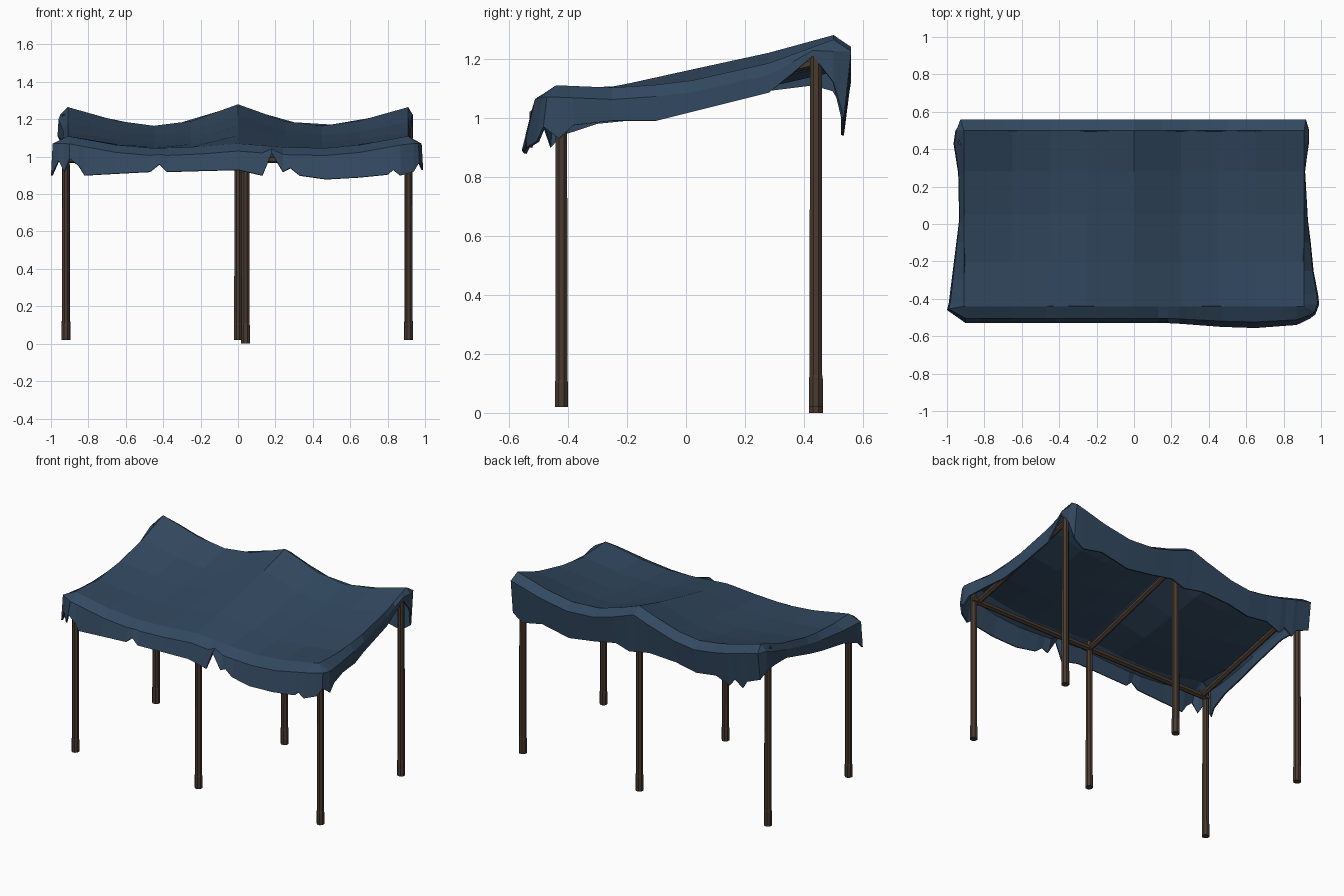
import bpy, bmesh, math
from mathutils import Vector

if "Cube" in bpy.data.objects:
    bpy.data.objects.remove(bpy.data.objects["Cube"])


def material(name, rgb):
    m = bpy.data.materials.new(name)
    m.diffuse_color = (*rgb, 1)
    m.use_nodes = True
    m.node_tree.nodes["Principled BSDF"].inputs["Base Color"].default_value = m.diffuse_color
    return m


CLOTH = material("navy_cloth", (0.032, 0.066, 0.117))
WOOD = material("dark_wood", (0.066, 0.043, 0.029))


def finish(bm, name, mat):
    me = bpy.data.meshes.new(name)
    bm.to_mesh(me)
    bm.free()
    ob = bpy.data.objects.new(name, me)
    bpy.context.collection.objects.link(ob)
    me.materials.append(mat)
    return ob


def lerp_table(xs, vs, x):
    x = min(max(x, xs[0]), xs[-1])
    for i in range(len(xs) - 1):
        if x <= xs[i + 1]:
            t = (x - xs[i]) / (xs[i + 1] - xs[i])
            return vs[i] + t * (vs[i + 1] - vs[i])


# sagging canopy height: ridges over the rafters, valleys between them
XE = 0.91
YS = [-0.44, -0.2, 0.05, 0.28, 0.5]
SIDE = [1.11, 1.10, 1.13, 1.185, 1.265]
RIDGE = [1.07, 1.115, 1.17, 1.22, 1.28]
VALLEY = [1.045, 1.055, 1.08, 1.115, 1.165]
COLS = [0, 0.25, 0.45, 0.65, XE]


def height(x, y):
    s, r, v = (lerp_table(YS, t, y) for t in (SIDE, RIDGE, VALLEY))
    return lerp_table(COLS, [r, v + 0.22 * (r - v), v, v + 0.27 * (s - v), s], abs(x))


bm = bmesh.new()

# canopy top
xs = [-c for c in COLS[:0:-1]] + COLS
grid = [[bm.verts.new((x, y, height(x, y))) for x in xs] for y in YS]
for a, b in zip(grid, grid[1:]):
    for i in range(len(xs) - 1):
        bm.faces.new((a[i], a[i + 1], b[i + 1], b[i]))

# torn hem around the canopy
front = [(-1, .90), (-.96, .98), (-.93, .92), (-.9, .99), (-.85, .95), (-.82, .90),
         (-.65, .91), (-.47, .92), (-.42, .96), (-.38, .92), (-.2, .925), (0, .93),
         (.13, .90), (.18, 1.02), (.24, .92), (.28, .94), (.33, .90), (.47, .88),
         (.65, .89), (.8, .905), (.83, .93), (.87, .90), (.94, .92), (.97, .97)]
right = [(.99, -.43, .93), (.985, -.38, .975), (.96, -.25, .99), (.945, -.1, .99),
         (.93, .02, 1.02), (.915, .28, 1.085), (.925, .36, 1.15), (.935, .43, 1.21),
         (.937, .5, 1.12)]
back = [(.92, 1.0), (.85, .95), (.7, .98), (.5, .94), (.3, .97), (.15, 1.0), (.05, .97),
        (0, .98), (-.1, 1.0), (-.3, .99), (-.45, .96), (-.6, .98), (-.7, .94),
        (-.74, .99), (-.8, .95), (-.83, 1.0), (-.93, 1.04)]
left = [(-.955, .5, 1.09), (-.965, .43, 1.11), (-.94, .27, 1.09), (-.935, .02, 1.02),
        (-.95, -.1, 1.0), (-.975, -.3, .98), (-.99, -.42, .94)]


def front_y(x):
    bulge = 0.03 * max(0, 1 - abs(x - 0.6) / 0.4)
    return -0.53 - bulge + max(0, abs(x) - 0.9) * 0.7


hem = [(x, front_y(x), z) for x, z in front] + right
hem += [(x, 0.535, z) for x, z in back] + left
columns = []
for x, y, z in hem:
    ux, uy = max(-XE, min(XE, x)), max(YS[0], min(YS[-1], y))
    uz = height(ux, uy)
    ky = 1.7 if y > 0.5 else 0.72
    mid = (ux + (x - ux) * 0.9, uy + (y - uy) * ky, uz - min(0.04, 0.4 * (uz - z)))
    columns.append([bm.verts.new(p) for p in ((x, y, z), mid, (ux, uy, uz))])
for i, a in enumerate(columns):
    b = columns[(i + 1) % len(columns)]
    for k in (0, 1):
        bm.faces.new((a[k], b[k], b[k + 1], a[k + 1]))
bmesh.ops.remove_doubles(bm, verts=bm.verts[:], dist=0.0005)
canopy = finish(bm, "cloth_canopy", CLOTH)
sol = canopy.modifiers.new("thickness", "SOLIDIFY")
sol.thickness = 0.01
sol.offset = -1


def pole(name, p, q, r, sides=8, flare=1.0):
    """Faceted pole from p to q, with a slightly wider foot at p."""
    p, q = Vector(p), Vector(q)
    d = q - p
    rot = d.to_track_quat('Z', 'Y')
    bm = bmesh.new()
    rings = []
    for t, k in ((0, flare), (0.08, flare), (0.09, 1.0), (1, 0.95)):
        ring = []
        for i in range(sides):
            a = 2 * math.pi * (i + 0.5) / sides
            v = Vector((math.cos(a) * r * k, math.sin(a) * r * k, 0))
            ring.append(bm.verts.new(p + d * t + rot @ v))
        rings.append(ring)
    for a, b in zip(rings, rings[1:]):
        for i in range(sides):
            j = (i + 1) % sides
            bm.faces.new((a[i], a[j], b[j], b[i]))
    bm.faces.new(rings[0][::-1])
    bm.faces.new(rings[-1])
    finish(bm, name, WOOD)


# posts
for side, fx, bx, foot in (("left", -.92, -.92, .02), ("middle", 0, .04, 0), ("right", .912, .912, .02)):
    pole(f"front_post_{side}", (fx, -.422, .02), (fx, -.422, 1.035), .022, flare=1.1)
    pole(f"back_post_{side}", (bx, .44, foot), (bx, .44, 1.225), .023, flare=1.1)

# rafters and front beam
for side, fx, bx in (("left", -.885, -.885), ("middle", 0, .03), ("right", .88, .88)):
    pole(f"rafter_{side}", (fx, -.43, .985), (bx, .49, 1.2), .018, 6)
pole("front_beam", (-.93, -.415, .985), (.93, -.415, .985), .02, 6)
